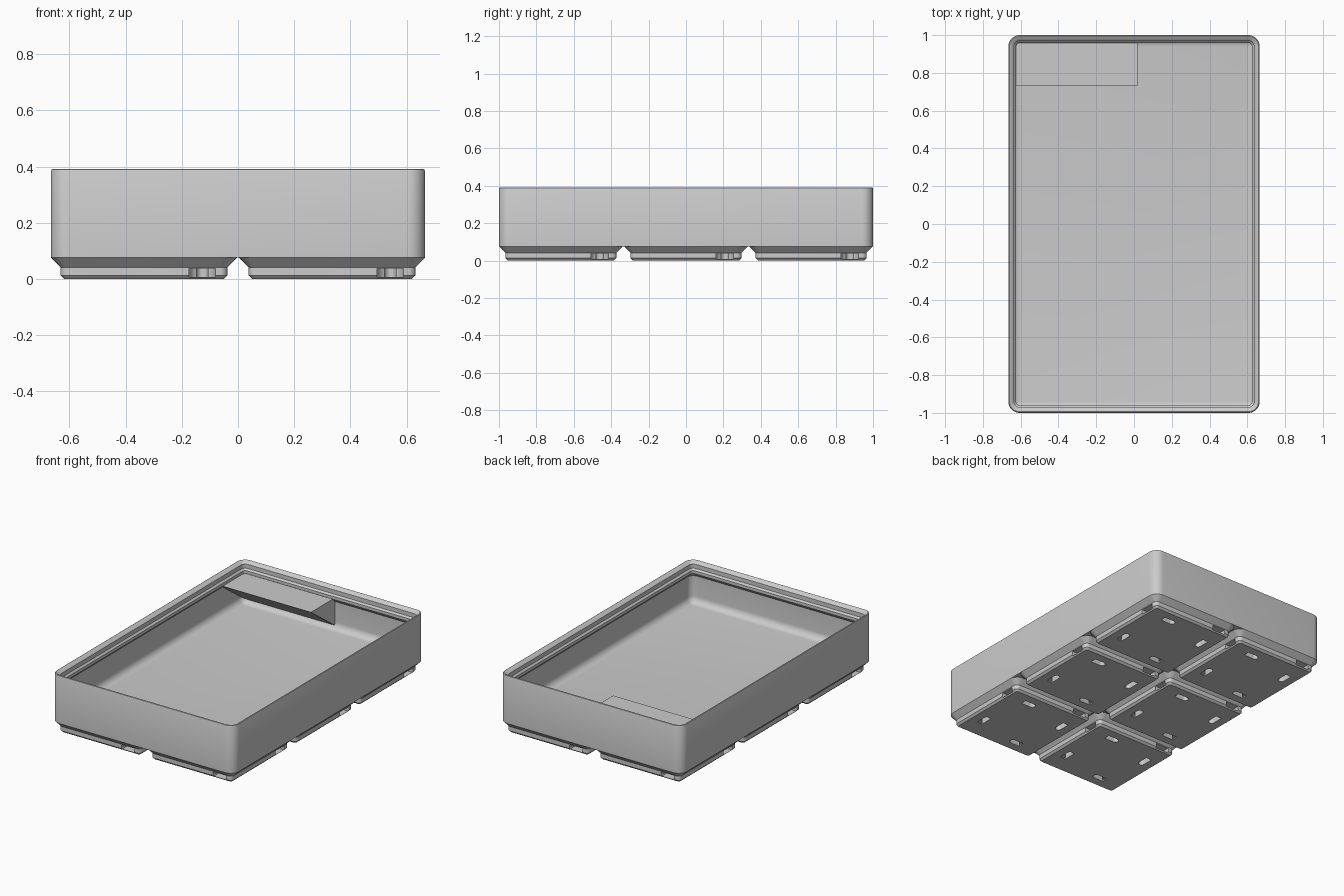
import bpy, bmesh, math
from mathutils import Matrix

cube = bpy.data.objects.get("Cube")
if cube:
    bpy.data.objects.remove(cube, do_unlink=True)

U = 2 / 125.5            # model units per millimetre
PITCH = 42
HX, HY, R = 41.75, 62.75, 3.75

grey = bpy.data.materials.new("light_grey")
grey.use_nodes = True
GREY = (0.6, 0.6, 0.6, 1)
grey.diffuse_color = GREY
grey.node_tree.nodes["Principled BSDF"].inputs["Base Color"].default_value = GREY


def ring(bm, hx, hy, r, z, seg=8):
    """Rounded rectangle of vertices at height z."""
    r = max(r, 0.05)
    verts = []
    for q, (sx, sy) in enumerate([(1, 1), (-1, 1), (-1, -1), (1, -1)]):
        for i in range(seg + 1):
            a = math.pi / 2 * (q + i / seg)
            verts.append(bm.verts.new((sx * (hx - r) + r * math.cos(a),
                                       sy * (hy - r) + r * math.sin(a), z)))
    return verts


def loft(bm, hx, hy, profile):
    """Closed solid through rings given as (inset from outline, height)."""
    rings = [ring(bm, hx - d, hy - d, R - d, z) for d, z in profile]
    for a, b in zip(rings, rings[1:]):
        for i in range(len(a)):
            j = (i + 1) % len(a)
            bm.faces.new((a[i], a[j], b[j], b[i]))
    bm.faces.new(rings[0][::-1])
    bm.faces.new(rings[-1])


def prism(bm, pts, axis_vec):
    """Extrude a polygon along a vector."""
    face = bm.faces.new([bm.verts.new(p) for p in pts])
    ext = bmesh.ops.extrude_face_region(bm, geom=[face])
    new = [v for v in ext["geom"] if isinstance(v, bmesh.types.BMVert)]
    bmesh.ops.translate(bm, verts=new, vec=axis_vec)
    return new


def finish(bm, name):
    bmesh.ops.recalc_face_normals(bm, faces=bm.faces)
    bmesh.ops.scale(bm, vec=(U, U, U), verts=bm.verts)
    mesh = bpy.data.meshes.new(name)
    bm.to_mesh(mesh)
    bm.free()
    mesh.materials.append(grey)
    return add(mesh, name)


def add(mesh, name):
    ob = bpy.data.objects.new(name, mesh)
    bpy.context.collection.objects.link(ob)
    return ob


def smooth(ob):
    bpy.ops.object.select_all(action='DESELECT')
    ob.select_set(True)
    bpy.context.view_layer.objects.active = ob
    bpy.ops.object.shade_smooth_by_angle(angle=math.radians(30))


# Tray body: outer wall, rounded rim, stacking lip, inner wall, floor fillet
WALL, FLOOR, FILLET = 0.95, 7, 2.8
profile = [(0, 4.75), (0, 24.1), (0.12, 24.4), (0.4, 24.55), (0.7, 24.47),
           (1.9, 23.4), (1.9, 21.7), (2.6, 21), (2.6, 19.8), (WALL, 18.15)]
for i in range(7):
    a = math.pi / 2 * i / 6
    profile.append((WALL + FILLET * (1 - math.cos(a)),
                    FLOOR + FILLET * (1 - math.sin(a))))
bm = bmesh.new()
loft(bm, HX, HY, profile)
smooth(finish(bm, "tray_body"))

# Label shelf in the back corner, wedge shaped underneath
bm = bmesh.new()
TOP, BACK, FRONT, LEFT = 19.75, HY - 0.85, HY - 16.8, -HX + 0.85
drop = (BACK - FRONT) * math.tan(math.radians(36))
prism(bm, [(LEFT, FRONT, TOP), (LEFT, BACK, TOP), (LEFT, BACK, TOP - drop)],
      (1.2 - LEFT, 0, 0))
corner = [e for e in bm.edges
          if all(v.co.x < LEFT + 0.1 and v.co.y > BACK - 0.1 for v in e.verts)]
bmesh.ops.bevel(bm, geom=corner, offset=2, segments=3, profile=0.5, affect='EDGES')
finish(bm, "label_shelf")

# Foot with stepped sides
bm = bmesh.new()
loft(bm, 20.75, 20.75, [(2.95, 0), (2.15, 0.8), (2.15, 2.6), (0, 4.75)])
foot = finish(bm, "foot_blank")


def slot(bm, open_y, round_y, r, z0, z1, turn):
    """Round-ended slot along y, turned about the foot centre."""
    pts = [(13 - r, open_y, z0), (13 + r, open_y, z0)]
    for i in range(17):
        a = math.pi * i / 16
        pts.append((13 + r * math.cos(a), round_y + r * math.sin(a), z0))
    start = len(bm.verts)
    prism(bm, pts, (0, 0, z1 - z0))
    bm.verts.ensure_lookup_table()
    bmesh.ops.rotate(bm, verts=bm.verts[start:], cent=(0, 0, 0),
                     matrix=Matrix.Rotation(turn * math.pi / 2, 3, 'Z'))


# Side-loading disc pockets and the release slots under them
cutters = []
for name, dims in (("pocket_cutter", (-24, -13, 2.93, 0.48, 2.38)),
                   ("release_slot_cutter", (-10.47, -6.07, 1.25, -1, 2.38))):
    bm = bmesh.new()
    for turn in range(4):
        slot(bm, *dims, turn)
    cutter = finish(bm, name)
    cutter.hide_render = True
    mod = foot.modifiers.new(name, 'BOOLEAN')
    mod.operation = 'DIFFERENCE'
    mod.solver = 'EXACT'
    mod.object = cutter
    cutters.append(cutter)

bpy.context.view_layer.update()
graph = bpy.context.evaluated_depsgraph_get()
foot_mesh = bpy.data.meshes.new_from_object(foot.evaluated_get(graph))
for ob in cutters + [foot]:
    bpy.data.objects.remove(ob, do_unlink=True)

# Two by three grid of feet sharing one mesh
for ix in range(2):
    for iy in range(3):
        ob = add(foot_mesh, f"foot_{ix + 1}_{iy + 1}")
        ob.location = ((ix - 0.5) * PITCH * U, (iy - 1) * PITCH * U, 0)
smooth(ob)
